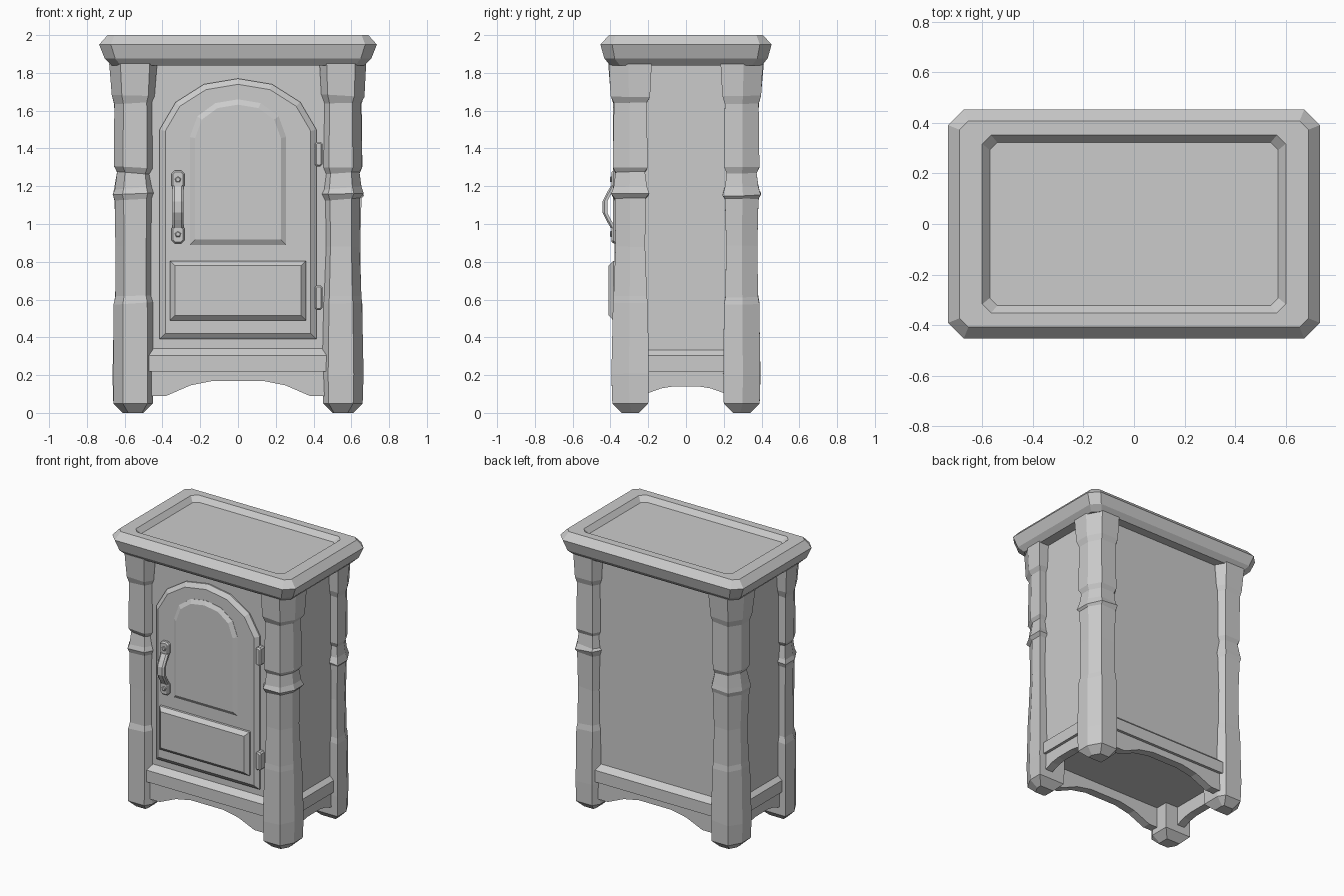
import bpy, bmesh, math, random
from mathutils import Vector

random.seed(4)
if "Cube" in bpy.data.objects:
    bpy.data.objects.remove(bpy.data.objects["Cube"])

stone = bpy.data.materials.new("plain grey")
stone.use_nodes = True
GREY = (0.6, 0.6, 0.6, 1)
stone.diffuse_color = GREY
stone.node_tree.nodes["Principled BSDF"].inputs["Base Color"].default_value = GREY


def loft(name, rings):
    """Skin matching rings of points and cap both ends."""
    bm = bmesh.new()
    loops = [[bm.verts.new(p) for p in ring] for ring in rings]
    n = len(loops[0])
    for a, b in zip(loops, loops[1:]):
        for i in range(n):
            j = (i + 1) % n
            bm.faces.new((a[i], a[j], b[j], b[i]))
    bm.faces.new(loops[0])
    bm.faces.new(loops[-1])
    bmesh.ops.recalc_face_normals(bm, faces=bm.faces)
    mesh = bpy.data.meshes.new(name)
    bm.to_mesh(mesh)
    bm.free()
    mesh.materials.append(stone)
    obj = bpy.data.objects.new(name, mesh)
    bpy.context.collection.objects.link(obj)
    return obj


def offset(poly, d):
    """Grow a counter-clockwise outline by d with mitred corners."""
    out = []
    for i, p in enumerate(poly):
        p, a, b = Vector(p), Vector(poly[i - 1]), Vector(poly[(i + 1) % len(poly)])
        e, f = (p - a).normalized(), (b - p).normalized()
        n, m = Vector((e.y, -e.x)), Vector((f.y, -f.x))
        out.append(p + (n + m) * d / (1 + n.dot(m)))
    return out


def chamfered(hx, hy, c):
    """Rectangle outline with cut corners."""
    return [(hx, c - hy), (hx, hy - c), (hx - c, hy), (c - hx, hy),
            (-hx, hy - c), (-hx, c - hy), (c - hx, -hy), (hx - c, -hy)]


def rect(x0, x1, z0, z1):
    return [(x0, z0), (x1, z0), (x1, z1), (x0, z1)]


def plate(name, outline, back, front, bevel, lip):
    """Front-facing plate with a sloping edge; lip is where the slope starts."""
    steps = [(0, back), (0, lip), (-bevel, front)]
    return loft(name, [[(x, y, z) for x, z in offset(outline, d)] for d, y in steps])


# Table top with undercut rim and sunken tray
top_rings = [(1.84, .67, .40, .05), (1.875, .705, .432, .055), (1.95, .735, .453, .062),
             (2.0, .69, .408, .035), (2.0, .60, .352, .035), (1.965, .57, .322, .03)]
loft("table_top", [[(x, y, z) for x, y in chamfered(hx, hy, c)]
                   for z, hx, hy, c in top_rings])

# Cabinet body
loft("cabinet_body", [[(x, y, z) for x, y in rect(-.6, .6, -.335, .335)] for z in (.24, 1.86)])

# Four worn legs with capital, bands and tapered foot
SECTION = [(.45, .20), (.66, .20), (.66, .30), (.61, .39), (.48, .39), (.45, .34)]
LEG = [(0, -.05), (.05, 0), (.2, .002), (.58, 0), (.62, -.008), (.88, -.014),
       (1.13, -.01), (1.16, .003), (1.19, -.005), (1.27, -.018), (1.3, -.005),
       (1.64, -.008), (1.68, .01), (1.85, .02)]
for sy, depth in ((-1, "front"), (1, "back")):
    for sx, side in ((-1, "right"), (1, "left")):
        rings = []
        for z, d in LEG:
            wear = 0 if z < .1 else random.uniform(-.004, .004)
            tilt = 0 if z < .1 or z > 1.8 else random.uniform(-.012, .012)
            rings.append([(sx * x, sy * y, z + tilt * (x - .55) * 8)
                          for x, y in offset(SECTION, d + wear)])
        loft(f"{depth}_{side}_leg", rings)


# Rails and arched aprons on all four sides
def apron_outline(half, foot, low, high):
    span = half - foot
    arch = [(-1, low), (-.66, low + (high - low) * .7), (-.34, high)]
    under = [(-half, low)] + [(t * span, z) for t, z in arch]
    under += [(-x, z) for x, z in reversed(under)]
    return under + [(half, .23), (-half, .23)]


for name, angle, half, reach, foot, low, high in (
        ("front", 0, .48, .375, .10, .09, .17), ("left", 90, .22, .63, .02, .105, .14),
        ("back", 180, .48, .375, .10, .09, .17), ("right", 270, .22, .63, .02, .105, .14)):
    c, s = round(math.cos(math.radians(angle))), round(math.sin(math.radians(angle)))

    def spot(t, out, z):
        return (c * t + s * out, s * t - c * out, z)

    profile = [(reach - .08, .22), (reach, .22), (reach, .305), (reach - .045, .345),
               (reach - .08, .345)]
    loft(name + "_rail", [[spot(t, o, z) for o, z in profile] for t in (-half, half)])
    outline = apron_outline(half, foot, low, high)
    loft(name + "_apron", [[spot(t, o, z) for t, z in outline]
                           for o in (reach - .08, reach - .02)])

# Arched door with raised panels
door_arch = [(.415, 1.50), (.33, 1.645), (.18, 1.74), (0, 1.77),
             (-.18, 1.74), (-.33, 1.645), (-.415, 1.50)]
plate("door", [(-.415, .39), (.415, .39)] + door_arch, -.32, -.368, .03, -.345)
panel_arch = [(.255, 1.46), (.215, 1.57), (.12, 1.64), (0, 1.66),
              (-.12, 1.64), (-.215, 1.57), (-.255, 1.46)]
plate("upper_panel", [(-.255, .89), (.255, .89)] + panel_arch, -.35, -.387, .028, -.37)
plate("lower_panel", rect(-.36, .36, .49, .805), -.35, -.41, .026, -.385)

# Hinges on the door edge
for name, z in (("upper", 1.37), ("lower", .61)):
    plate(name + "_hinge", [(x + .427, y + z) for x, y in chamfered(.02, .065, .01)],
          -.32, -.385, .008, -.375)

# Handle: two mounts with five-sided screws and a bowed grip
HX = -.318
for name, z in (("upper", 1.235), ("lower", .945)):
    plate(name + "_handle_mount", [(x + HX, y + z) for x, y in chamfered(.034, .047, .015)],
          -.35, -.395, .008, -.385)
    ring = [(HX + .017 * math.sin(-i * math.tau / 5), z + .017 * math.cos(i * math.tau / 5))
            for i in range(5)]
    plate(name + "_screw", ring, -.38, -.403, .004, -.399)
bow = [(.98, -.385), (1.02, -.408), (1.06, -.428), (1.12, -.428), (1.16, -.408), (1.2, -.385)]
loft("handle_grip", [[(HX + x, y + o, z) for x, o in
                      ((-.03, .012), (-.03, -.004), (-.018, -.014),
                       (.018, -.014), (.03, -.004), (.03, .012))] for z, y in bow])
